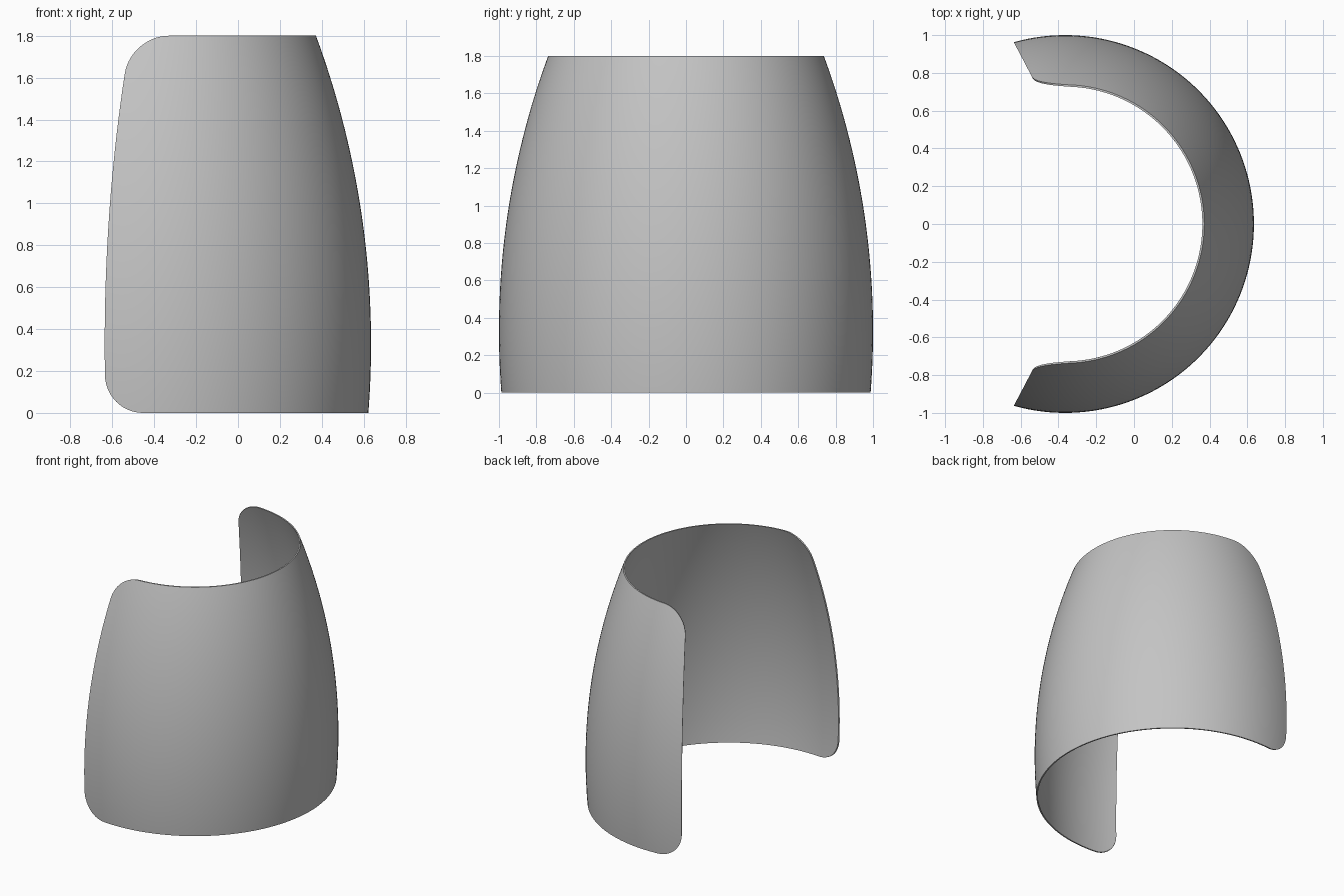
import bpy, bmesh, math

cube = bpy.data.objects.get("Cube")
if cube:
    bpy.data.objects.remove(cube, do_unlink=True)

HEIGHT, AXIS_X, THICK = 1.8, -0.365, 0.01
BULGE_Z, ARC_R = 0.33, 4.24       # widest height and radius of the barrel profile
CUT_X, CUT_SLOPE = -0.131, 0.525  # slanted planes that open the shell
CORNER = 0.18
COLS, CORNER_ROWS, MID_ROWS = 96, 14, 32


def radius(z):
    return 1 - ARC_R + math.sqrt(ARC_R ** 2 - (z - BULGE_Z) ** 2)


def half_angle(r):
    # where the circle of radius r meets the cutting plane
    d = CUT_X - AXIS_X
    a, b, c = 1 + CUT_SLOPE ** 2, -2 * d * CUT_SLOPE, d * d - r * r
    y = (-b + math.sqrt(b * b - 4 * a * c)) / (2 * a)
    return math.atan2(y, d - CUT_SLOPE * y)


# Rows as (height, inset), with rounded corners at both ends
corner = [(CORNER * (1 - math.cos(t)), CORNER * (1 - math.sin(t)))
          for t in (i * math.pi / 2 / CORNER_ROWS for i in range(CORNER_ROWS + 1))]
span = HEIGHT - 2 * CORNER
rows = corner + [(CORNER + span * i / MID_ROWS, 0) for i in range(1, MID_ROWS)]
rows += [(HEIGHT - z, inset) for z, inset in reversed(corner)]

bm = bmesh.new()


def skin(offset):
    grid = []
    for z, inset in rows:
        r = radius(z) - offset
        limit = half_angle(r) - inset / r
        angles = [limit * (2 * i / COLS - 1) for i in range(COLS + 1)]
        grid.append([bm.verts.new((AXIS_X + r * math.cos(a), r * math.sin(a), z))
                     for a in angles])
    for low, high in zip(grid, grid[1:]):
        for i in range(COLS):
            bm.faces.new((low[i], low[i + 1], high[i + 1], high[i]))
    # boundary loop
    return (grid[0] + [row[-1] for row in grid[1:-1]] + grid[-1][::-1]
            + [row[0] for row in grid[-2:0:-1]])


# Outer and inner skins joined by a rim
outer, inner = skin(0), skin(THICK)
for i in range(len(outer)):
    j = (i + 1) % len(outer)
    bm.faces.new((outer[i], outer[j], inner[j], inner[i]))
bmesh.ops.recalc_face_normals(bm, faces=bm.faces)

mesh = bpy.data.meshes.new("curved_shell")
bm.to_mesh(mesh)
bm.free()
shell = bpy.data.objects.new("curved_shell", mesh)
bpy.context.collection.objects.link(shell)

# Plain grey finish
grey = bpy.data.materials.new("light_grey")
grey.use_nodes = True
color = (0.55, 0.55, 0.55, 1)
grey.diffuse_color = color
grey.node_tree.nodes["Principled BSDF"].inputs["Base Color"].default_value = color
mesh.materials.append(grey)

bpy.ops.object.select_all(action="DESELECT")
shell.select_set(True)
bpy.context.view_layer.objects.active = shell
bpy.ops.object.shade_smooth_by_angle(angle=math.radians(35))
